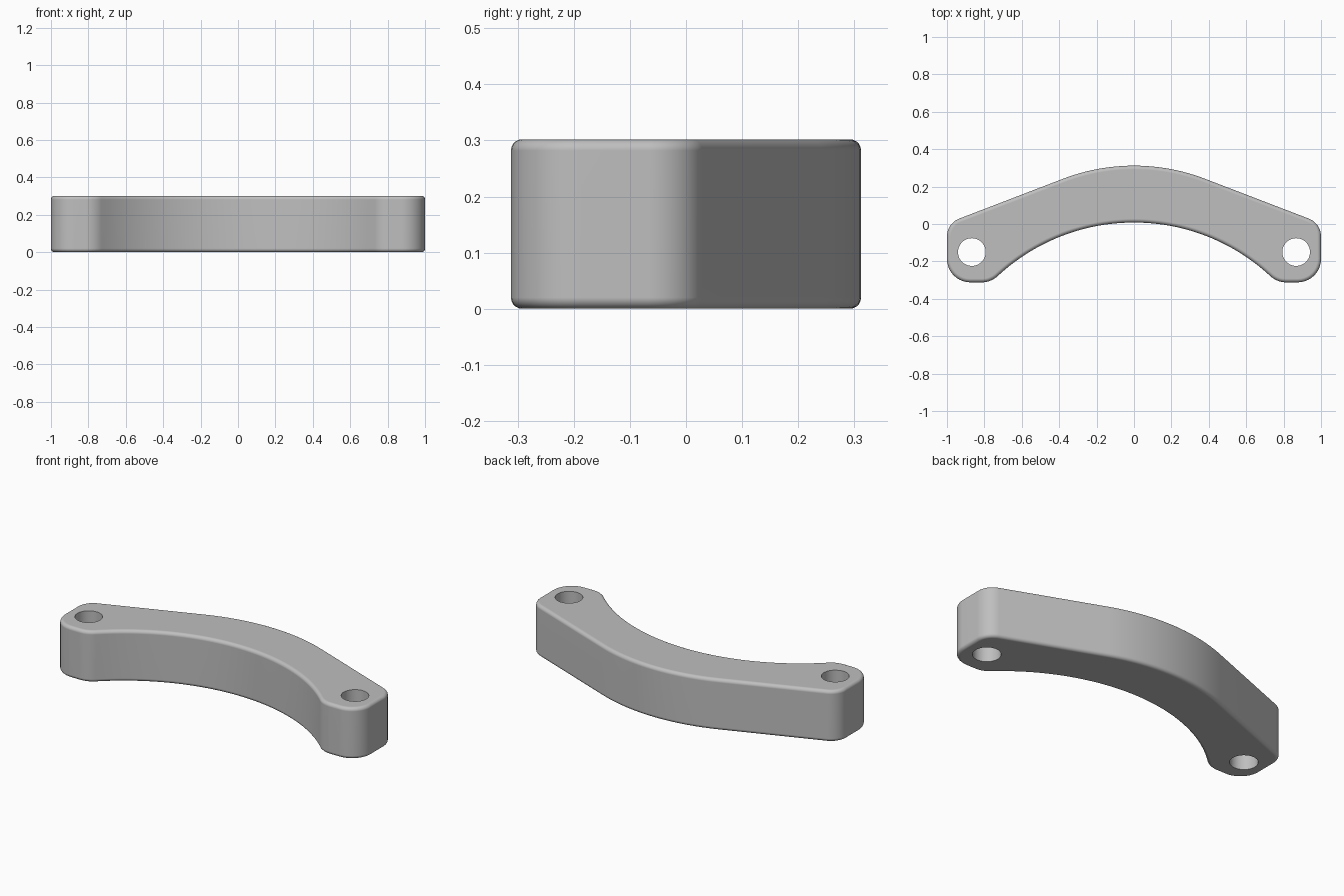
import bpy
import bmesh
from math import sin, cos, tan, radians, asin
from mathutils import Vector

cube = bpy.data.objects.get("Cube")
if cube:
    bpy.data.objects.remove(cube, do_unlink=True)

HEIGHT = 0.302
HALF_DEPTH = 0.312
EDGE_RADIUS = 0.02

grey = bpy.data.materials.new("Plain grey")
grey.use_nodes = True
grey.diffuse_color = (0.52, 0.52, 0.52, 1)
grey.node_tree.nodes["Principled BSDF"].inputs["Base Color"].default_value = grey.diffuse_color


def arc(centre_y, radius, start, end, steps):
    """Arc about a point on the y axis, angles measured from +y."""
    angles = [start + (end - start) * i / steps for i in range(steps + 1)]
    return [Vector((radius * sin(a), centre_y + radius * cos(a))) for a in angles]


def fillet(before, corner, after, tangent, steps=10):
    """Circular rounding of a corner, with the given tangent length."""
    u = (before - corner).normalized()
    v = (after - corner).normalized()
    half = u.angle(v) / 2
    radius = tangent * tan(half)
    centre = corner + (u + v).normalized() * (tangent / cos(half))
    a, b = corner + u * tangent - centre, corner + v * tangent - centre
    total = a.angle(b)
    return [centre + (a * sin(total * (1 - i / steps)) + b * sin(total * i / steps)) / sin(total)
            for i in range(steps + 1)]


# Half outline: back arc, sloping side, rounded end, inner arc
slope = radians(21)
back_radius = 0.38 / sin(slope)
back = arc(HALF_DEPTH - back_radius, back_radius, 0, slope, 12)
inner_radius = 1.07
inner_angle = asin(0.715 / inner_radius)
inner = arc(0.008 - inner_radius, inner_radius, inner_angle, 0, 24)

shoulder = Vector((1, back[-1].y - (1 - back[-1].x) * tan(slope)))
outer_corner = Vector((1, -HALF_DEPTH))
foot = Vector((inner[0].x + (inner[0].y + HALF_DEPTH) / tan(inner_angle), -HALF_DEPTH))

half = back
half += fillet(back[-1], shoulder, outer_corner, 0.07)
half += fillet(shoulder, outer_corner, foot, 0.125)
half += fillet(outer_corner, foot, inner[0], 0.048)
half += inner
outline = half + [Vector((-p.x, p.y)) for p in reversed(half[1:-1])]

# Curved link body, extruded and rounded along its top and bottom rims
bm = bmesh.new()
base = bm.faces.new([bm.verts.new((p.x, p.y, 0)) for p in outline])
extruded = bmesh.ops.extrude_face_region(bm, geom=[base])
top_verts = [g for g in extruded["geom"] if isinstance(g, bmesh.types.BMVert)]
bmesh.ops.translate(bm, verts=top_verts, vec=(0, 0, HEIGHT))
bmesh.ops.remove_doubles(bm, verts=bm.verts, dist=0.0005)
bmesh.ops.recalc_face_normals(bm, faces=bm.faces)
rims = [e for e in bm.edges if abs(e.verts[0].co.z - e.verts[1].co.z) < 0.001]
bmesh.ops.bevel(bm, geom=rims, offset=EDGE_RADIUS, offset_type='OFFSET',
                segments=5, profile=0.5, affect='EDGES', clamp_overlap=True)
mesh = bpy.data.meshes.new("curved_link")
bm.to_mesh(mesh)
bm.free()
mesh.materials.append(grey)
link = bpy.data.objects.new("curved_link", mesh)
bpy.context.collection.objects.link(link)

# Bolt holes through both ends
cutters = []
for side in (-1, 1):
    bpy.ops.mesh.primitive_cylinder_add(vertices=48, radius=0.074, depth=1,
                                        location=(side * 0.867, -0.15, HEIGHT / 2))
    cutter = bpy.context.object
    cutter.name = "hole_cutter"
    cutter.hide_render = True
    cutter.data.materials.append(grey)
    cutters.append(cutter)
    cut = link.modifiers.new("bolt_hole", 'BOOLEAN')
    cut.operation = 'DIFFERENCE'
    cut.solver = 'EXACT'
    cut.object = cutter

bpy.ops.object.select_all(action='DESELECT')
link.select_set(True)
bpy.context.view_layer.objects.active = link
for name in [m.name for m in link.modifiers]:
    bpy.ops.object.modifier_apply(modifier=name)
for cutter in cutters:
    bpy.data.objects.remove(cutter, do_unlink=True)

# Smooth walls and rims, crisp hole edges, flat top and bottom
bpy.ops.object.shade_smooth_by_angle(angle=radians(35))
weighted = link.modifiers.new("flat_faces", 'WEIGHTED_NORMAL')
weighted.keep_sharp = True
